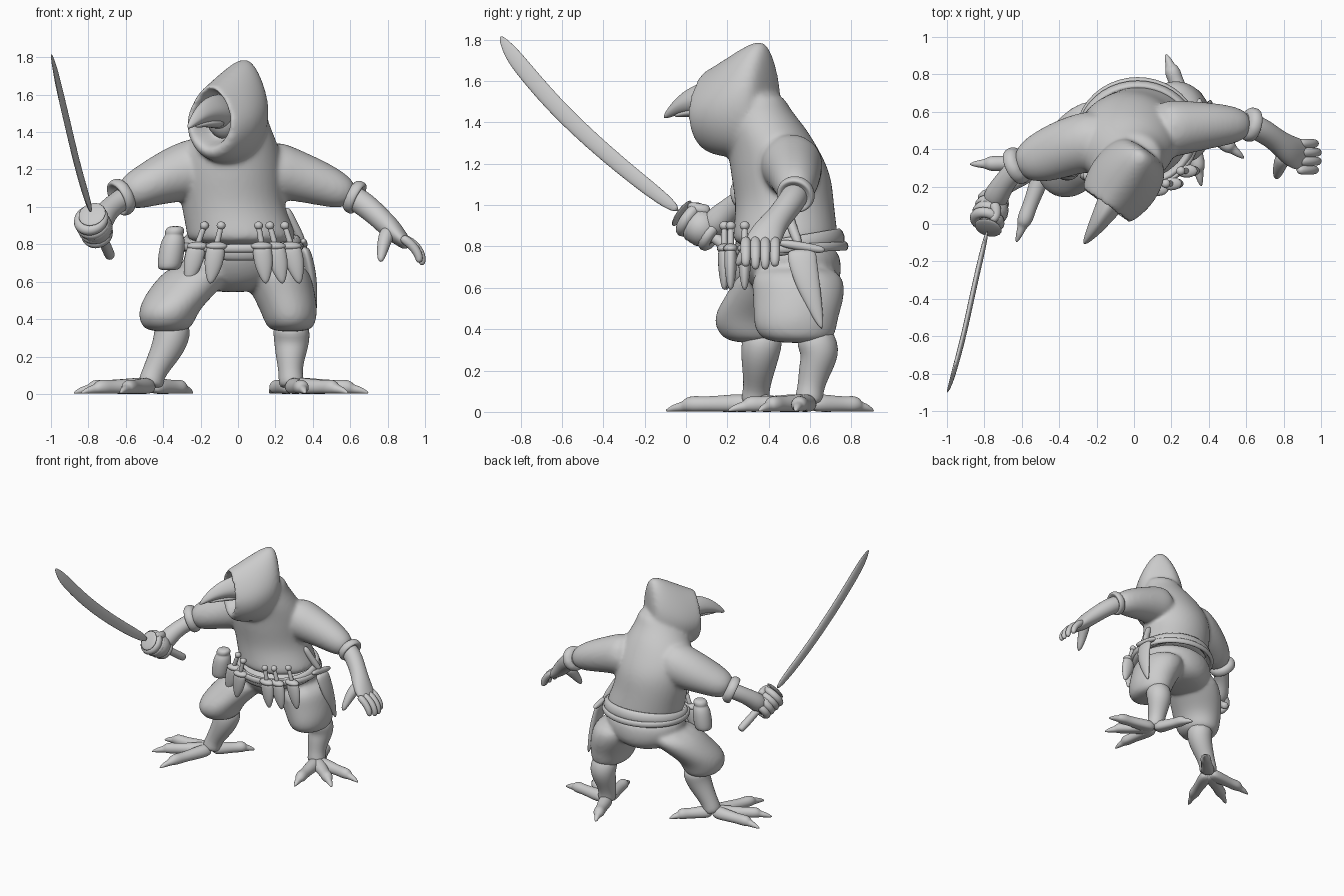
import bpy, bmesh, math
from mathutils import Vector

if "Cube" in bpy.data.objects:
    bpy.data.objects.remove(bpy.data.objects["Cube"])

clay = bpy.data.materials.new("plain grey")
clay.use_nodes = True
GREY = (0.6, 0.6, 0.6, 1)
clay.diffuse_color = GREY
clay.node_tree.nodes["Principled BSDF"].inputs["Base Color"].default_value = GREY

X, Y, Z = Vector((1, 0, 0)), Vector((0, 1, 0)), Vector((0, 0, 1))


def finish(ob, name):
    ob.name = name
    ob.data.materials.clear()
    ob.data.materials.append(clay)
    for face in ob.data.polygons:
        face.use_smooth = True
    return ob


def tube(name, rings, ref=X, axis=None, sides=10, pinch=0.0, floor=False):
    """Loft ellipses (x, y, z, radius along ref, other radius) into a closed smooth body."""
    bm = bmesh.new()
    centres = [Vector(ring[:3]) for ring in rings]
    loops = []
    up = Z
    last = len(rings) - 1
    for i, ring in enumerate(rings):
        along = axis or (centres[min(i + 1, last)] - centres[max(i - 1, 0)]).normalized()
        across = (ref - along * ref.dot(along)).normalized()
        other = along.cross(across)
        if other.dot(up) < 0:
            other = -other
        up = other
        loop = []
        for k in range(sides):
            angle = math.tau * k / sides
            c, s = math.cos(angle), math.sin(angle)
            c *= 1 - pinch * max(s, 0)
            point = centres[i] + (across * c * ring[3] + other * s * ring[-1]) * 1.04
            if floor:
                point.z = max(point.z, 0)
            loop.append(bm.verts.new(point))
        loops.append(loop)
    for low, high in zip(loops, loops[1:]):
        for k in range(sides):
            n = (k + 1) % sides
            bm.faces.new((low[k], low[n], high[n], high[k]))
    bm.faces.new(loops[0])
    bm.faces.new(loops[-1])
    bmesh.ops.recalc_face_normals(bm, faces=bm.faces)
    mesh = bpy.data.meshes.new(name)
    bm.to_mesh(mesh)
    bm.free()
    ob = bpy.data.objects.new(name, mesh)
    bpy.context.collection.objects.link(ob)
    rounding = ob.modifiers.new("Round", "SUBSURF")
    rounding.levels = rounding.render_levels = 2
    return finish(ob, name)


def aim(ob, direction):
    ob.rotation_euler = direction.to_track_quat("Z", "Y").to_euler()


def ball(name, centre, size):
    bpy.ops.mesh.primitive_uv_sphere_add(segments=16, ring_count=10, location=centre)
    bpy.context.object.scale = size
    return finish(bpy.context.object, name)


def hoop(name, centre, major, minor, direction, scale=(1, 1, 1)):
    bpy.ops.mesh.primitive_torus_add(major_segments=40, minor_segments=10, location=centre,
                                     major_radius=major, minor_radius=minor)
    ob = bpy.context.object
    aim(ob, direction)
    ob.scale = scale
    return finish(ob, name)


def cuff(name, end, direction, radius):
    """Rolled sleeve edge with a hollow mouth."""
    direction = direction.normalized()
    rings = [(*(end + direction * radius * shift), radius * size)
             for shift, size in ((-.6, 1), (.1, 1.1), (.3, .9), (0, .6))]
    tube(name, rings, Y, direction)


def fuse(parts, voxel, repeat):
    """Melt overlapping bodies into one cloth surface."""
    bpy.ops.object.select_all(action="DESELECT")
    for ob in parts:
        ob.select_set(True)
    bpy.context.view_layer.objects.active = parts[0]
    bpy.ops.object.join()
    remesh = parts[0].modifiers.new("Fuse", "REMESH")
    remesh.mode, remesh.voxel_size, remesh.use_smooth_shade = "VOXEL", voxel, True
    parts[0].modifiers.new("Soften", "SMOOTH").iterations = repeat


# Hood: lofted from inside the face opening, over the rim, to the back of the head
face_dir = Vector((-.58, -.81, 0))
face_side = face_dir.cross(Z)
face_spot = Vector((-.14, .11, 0))
hood_rings = []
for depth, z, wide, tall in [(.17, 1.48, .07, .1), (0, 1.48, .12, .15), (-.03, 1.47, .14, .17), (0, 1.45, .17, .2),
                             (.12, 1.47, .2, .24), (.23, 1.5, .19, .27), (.31, 1.53, .16, .27), (.36, 1.54, .11, .22)]:
    hood_rings.append((*(face_spot - face_dir * depth + Z * z), wide, tall))
hood = tube("hood", hood_rings, face_side, face_dir, sides=14, pinch=.3)

# Tunic body and sleeves
lean = Vector((1, .15, 0))
tunic = tube("tunic", [(.02, .48, .79, .3, .26), (.02, .48, .86, .3, .26), (-.03, .48, 1, .28, .24),
                       (-.04, .46, 1.15, .29, .25), (-.04, .42, 1.28, .28, .22), (-.02, .38, 1.38, .22, .2),
                       (0, .35, 1.47, .16, .15), (.03, .35, 1.55, .12)], lean, Z)
cuff_r, cuff_l = Vector((-.63, .31, 1.05)), Vector((.63, .53, 1.05))
arm_r = tube("sleeve", [(-.1, .46, 1.24, .18), (-.32, .43, 1.18, .16), (-.48, .36, 1.12, .15, .12),
                        (*cuff_r, .09)], Y)
arm_l = tube("sleeve", [(.1, .5, 1.22, .18), (.3, .52, 1.17, .14), (.46, .53, 1.12, .12), (*cuff_l, .08)], Y)
fuse([tunic, hood, arm_r, arm_l], .013, 12)
cuff("right_cuff", cuff_r, Vector((-.8, -.4, -.4)), .1)
cuff("left_cuff", cuff_l, Vector((.8, -.2, -.4)), .09)

# Beaked head inside the hood
ball("head", (-.07, .21, 1.49), (.1, .1, .13))
tube("beak", [(-.06, .22, 1.49, .09, .11), (-.12, .12, 1.52, .08, .09), (-.17, .04, 1.51, .06, .07),
              (-.22, -.04, 1.48, .04), (-.27, -.11, 1.42, .01)], face_side, pinch=.4)
tube("lower_beak", [(-.09, .15, 1.45, .06, .04), (-.17, .03, 1.45, .04, .02), (-.23, -.06, 1.43, .01)], face_side)

# Baggy trousers
hips = tube("trousers", [(.02, .48, .83, .28, .25), (0, .5, .72, .32, .26), (0, .53, .6, .26, .22),
                         (-.03, .53, .54, .12)], lean, Z)
leg_r = tube("leg", [(-.15, .49, .72, .19, .22), (-.27, .42, .58, .2, .22), (-.37, .32, .46, .17, .2),
                     (-.38, .32, .38, .15, .17), (-.38, .34, .33, .11, .13)], X, Z)
leg_l = tube("leg", [(.18, .53, .72, .19, .23), (.23, .55, .57, .18, .23), (.27, .53, .46, .16, .21),
                     (.28, .53, .38, .14, .2), (.28, .55, .33, .11, .15)], X, Z)
fuse([hips, leg_r, leg_l], .014, 8)

# Bird legs and feet
shins = {"right": [(-.35, .38, .4, .1), (-.35, .36, .3, .1), (-.4, .35, .2, .08), (-.46, .34, .1, .06), (-.47, .33, .03, .08)],
         "left": [(.28, .6, .4, .1), (.29, .66, .29, .1), (.28, .62, .2, .08), (.28, .6, .1, .06), (.29, .59, .03, .08)]}
toes = {"right": [(-.88, .32), (-.84, .1), (-.63, -.1), (-.24, .56)],
        "left": [(.36, .2), (.59, .35), (.7, .53), (.17, .91)]}
for side, path in shins.items():
    tube(side + "_shin", path, floor=True)
    base = Vector((*path[-1][:2], 0))
    for tip in toes[side]:
        step = Vector((*tip, 0)) - base
        rings = [(*(base + step * reach + Z * min(radius, .035)), radius) for reach, radius in
                 ((0, .06), (.3, .05), (.55, .04), (.68, .046), (.77, .036), (.8, .025), (.9, .02), (1, .005))]
        tube(side + "_toe", rings, step.cross(Z), step.normalized(), sides=8, floor=True)

# Open left hand
tube("left_forearm", [(.54, .55, 1.09, .06), (.66, .52, 1.03, .07), (.76, .45, .94, .06), (.82, .4, .88, .08, .06),
                      (.88, .37, .82, .09, .04), (.91, .36, .79, .07, .03)], Y)
for i in range(4):
    knuckle = Vector((.87, .43 - i * .047, .84))
    bow = .015 * (i in (1, 2))
    tube("left_finger", [(*knuckle, .028), (*(knuckle + X * (.06 + bow) - Z * .04), .027),
                         (*(knuckle + X * (.1 + bow) - Z * .1), .025),
                         (*(knuckle + X * (.1 + bow) - Z * (.14 + bow)), .018)], Y, sides=8)
tube("left_thumb", [(.81, .38, .88, .05), (.78, .32, .82, .04), (.76, .24, .7, .02)], Y, sides=8)

# Right arm and curved sword
guard = Vector((-.78, -.02, .96))
grip = Vector((.1, .31, -.23))
palm = guard + grip * .3
tube("right_forearm", [(-.54, .36, 1.09, .06), (-.64, .29, 1.03, .06), (-.71, .2, .97, .06),
                       (*(palm + Y * .05), .08), (*palm, .07)], Y)
tube("blade", [(*guard, .036, .015), (-.85, -.31, 1.18, .042, .015), (-.91, -.6, 1.44, .045, .015),
               (-.96, -.78, 1.65, .045, .014), (-.98, -.85, 1.74, .04, .01), (-1, -.9, 1.82, .01, .004)],
     Vector((.1, .7, .7)), sides=8)
aim(ball("sword_guard", guard, (.075, .075, .014)), grip)
tube("sword_grip", [(*guard, .026), (*(guard + grip * .9), .03), (*(guard + grip), .028)])
for i in range(4):
    spot = guard + grip * (.13 + i * .11) - X * .018
    hoop("right_finger", spot, .066 - i * .003, .029, grip)
ball("right_palm", palm - X * .01, (.09, .09, .09))
tube("right_thumb", [(-.75, .12, .97, .035), (-.73, .05, .98, .03), (-.76, .01, 1, .024)], sides=8)

# Belt and knife strap
hoop("belt", (.02, .48, .8), .28, .026, Vector((0, -.17, 1)), (1.05, .95, 1.7))
hoop("knife_strap", (.02, .48, .79), .3, .015, Vector((0, -.04, 1)), (1.05, .97, 1.5))

# Small sheathed knives hanging on the strap
for top, slant in [(-.18, -.09), (-.09, -.06), (.11, .04), (.17, .07), (.25, .08)]:
    x = top + slant * .4
    y = .46 - .29 * math.sqrt(1 - ((x - .02) / .33) ** 2)
    hook = Vector((x, y, .8))
    pommel = Vector((top, y, .9))
    tip = Vector((top + slant, y, .585))
    tube("knife_sheath", [(*hook, .05, .03), (*hook.lerp(tip, .25), .056, .034),
                          (*hook.lerp(tip, .6), .05, .03), (*tip, .012)], sides=8)
    tube("knife_handle", [(*hook, .02), (*hook.lerp(pommel, .3), .015), (*pommel, .018)], sides=8)
    ball("knife_pommel", pommel, (.024, .024, .022))
    ball("knife_collar", hook - Z * .01, (.058, .036, .024))

# Flask on the right hip
flask_foot = Vector((-.37, .3, .66))
tube("flask", [(*(flask_foot + Z * rise + X * rise * .15), radius) for rise, radius in
               ((0, .05), (.02, .07), (.16, .07), (.19, .045), (.2, .054), (.24, .048))], X, Z)

# Large dagger on the left hip
tube("dagger_sheath", [(.35, .56, .79, .075, .03), (.37, .56, .74, .075, .03), (.4, .59, .6, .065, .03),
                       (.41, .66, .39, .01)], Y, -Z, sides=8)
tube("dagger_guard", [(.35, .44, .82, .02), (.35, .56, .8, .024), (.35, .68, .78, .02)], sides=8)
tube("dagger_handle", [(.35, .55, .8, .026), (.3, .51, .9, .024), (.25, .48, 1, .028)], Y, sides=8)
